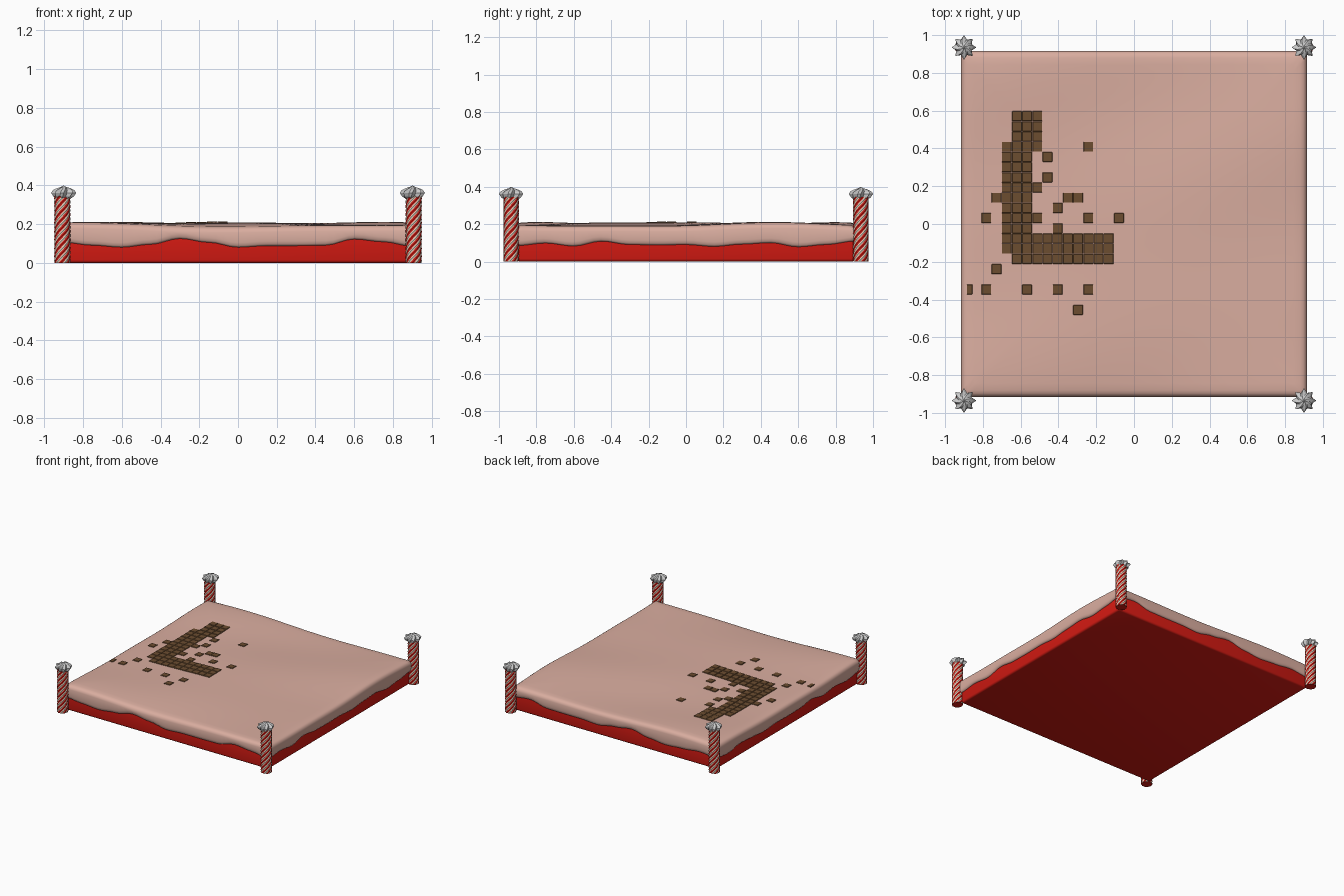
import bpy, bmesh
from math import sin, cos, pi, tau

if "Cube" in bpy.data.objects:
    bpy.data.objects.remove(bpy.data.objects["Cube"])


def material(name, rgb):
    m = bpy.data.materials.new(name)
    m.diffuse_color = (*rgb, 1)
    m.use_nodes = True
    m.node_tree.nodes["Principled BSDF"].inputs["Base Color"].default_value = m.diffuse_color
    return m


RED = material("red", (0.65, 0.01, 0.006))
CREAM = material("cream", (0.75, 0.62, 0.5))
PINK = material("pink_icing", (0.70, 0.42, 0.35))
BROWN = material("chocolate", (0.15, 0.075, 0.03))


def make_object(name, bm, mats=(), smooth=None):
    bmesh.ops.recalc_face_normals(bm, faces=bm.faces[:])
    me = bpy.data.meshes.new(name)
    bm.to_mesh(me)
    bm.free()
    for m in mats:
        me.materials.append(m)
    ob = bpy.data.objects.new(name, me)
    bpy.context.collection.objects.link(ob)
    if smooth:
        bpy.ops.object.select_all(action='DESELECT')
        ob.select_set(True)
        bpy.context.view_layer.objects.active = ob
        bpy.ops.object.shade_smooth_by_angle(angle=smooth)
    return ob


def bridge(bm, a, b):
    n = len(a)
    return [bm.faces.new((a[i], a[(i + 1) % n], b[(i + 1) % n], b[i])) for i in range(n)]


def add_box(bm, center, size):
    vs = bmesh.ops.create_cube(bm, size=1)["verts"]
    bmesh.ops.scale(bm, vec=size, verts=vs)
    bmesh.ops.translate(bm, vec=center, verts=vs)


# Red slab with softened edges
bm = bmesh.new()
add_box(bm, (0, 0, 0.0875), (1.8, 1.8, 0.175))
bmesh.ops.bevel(bm, geom=bm.edges[:], offset=0.015, segments=3, profile=0.5, affect='EDGES')
make_object("cake_slab", bm, [RED], 0.7)


# Icing: gently rolling top and a wavy lower edge
def top_height(x, y):
    h = 0.202 + 0.006 * sin(3.2 * x - 4.1 * y + 0.8) + 0.004 * sin(5.3 * x + 2.6 * y + 2.0)
    h += 0.003 * sin(7.5 * y - 2.2 * x)
    return h - 0.008 * (max(abs(x), abs(y)) / 0.91) ** 8


FRONT = [.105, .09, .08, .095, .125, .105, .08, .088, .088, .09, .122, .108]
RIGHT = [.085, .098, .082, .108, .09, .088, .09, .08, .092, .1, .078, .09]
DRIPS = FRONT + RIGHT + FRONT[::-1] + RIGHT[::-1]


def drip_height(p):
    t = p * len(DRIPS)
    i = int(t) % len(DRIPS)
    f = (1 - cos(pi * (t - int(t)))) / 2
    return DRIPS[i] * (1 - f) + DRIPS[(i + 1) % len(DRIPS)] * f


SIDE = 48


def square_ring(half):
    pts = []
    for k, (cx, cy) in enumerate([(-1, -1), (1, -1), (1, 1), (-1, 1)]):
        dx, dy = [(1, 0), (0, 1), (-1, 0), (0, -1)][k]
        for i in range(SIDE):
            s = 2 * i / SIDE
            pts.append((half * (cx + dx * s), half * (cy + dy * s), (k + i / SIDE) / 4))
    return pts


bm = bmesh.new()
rings = []
for r in range(1, 25):
    rings.append([bm.verts.new((x, y, top_height(x, y))) for x, y, p in square_ring(0.88 * r / 24)])
OUT = 0.915
for inset, drop in [(0.018, 0.004), (0.006, 0.012), (0, 0.028)]:
    rings.append([bm.verts.new((x, y, top_height(x, y) - drop)) for x, y, p in square_ring(OUT - inset)])
for inset, lift in [(0, 0.025), (0.003, 0.01), (0.009, 0.002), (0.018, 0), (0.03, 0.008)]:
    rings.append([bm.verts.new((x, y, drip_height(p) + lift)) for x, y, p in square_ring(OUT - inset)])
for a, b in zip(rings, rings[1:]):
    bridge(bm, a, b)
centre = bm.verts.new((0, 0, top_height(0, 0)))
for i in range(len(rings[0])):
    bm.faces.new((rings[0][i], rings[0][(i + 1) % len(rings[0])], centre))
make_object("icing", bm, [PINK], 1.2)

# Chocolate tiles scattered on the icing
PATTERN = ["...###", "...###", "...###", "..####....#", "..###.#", "..###", "..###.#",
           "..####", ".####...##", "..###..#", "#.####....#..#", "..###..#",
           "..###########", "..###########", "...##########", ".#", "",
           "#...#..#..#", "", ".........#"]
PITCH = 0.054
bm = bmesh.new()


def add_tile(x, y, width):
    top = top_height(x, y) + 0.005
    add_box(bm, (x, y, top - 0.02), (width, PITCH - 0.002, 0.04))


for j, row in enumerate(PATTERN):
    for i, c in enumerate(row):
        if c == "#":
            add_tile(-0.809 + PITCH * (i + 0.5), 0.598 - PITCH * (j + 0.5), PITCH - 0.002)
add_tile(-0.87, -0.346, 0.03)
bmesh.ops.bevel(bm, geom=bm.edges[:], offset=0.002, segments=1, affect='EDGES')
make_object("chocolate_tiles", bm, [BROWN])


# Twisted candy post: six red and six cream ribs
def candy_post(name, cx, cy):
    bm = bmesh.new()
    n, steps, height = 24, 28, 0.345
    loops = []
    for k in range(steps + 1):
        z = height * k / steps
        turn = tau * z / 0.26
        ring = []
        for i in range(n):
            r = 0.042 if i % 2 else 0.039
            a = tau * i / n + turn
            ring.append(bm.verts.new((cx + r * cos(a), cy + r * sin(a), z)))
        loops.append(ring)
    for a, b in zip(loops, loops[1:]):
        for i, f in enumerate(bridge(bm, a, b)):
            f.material_index = (i // 2) % 2
    bm.faces.new(loops[0])
    bm.faces.new(loops[-1])
    make_object(name, bm, [RED, CREAM], 0.6)


# Eight-pointed cream swirl on top of each post
def star_swirl(name, cx, cy):
    bm = bmesh.new()
    loops = []
    for r, z, twist, dent in [(0.036, 0.332, -0.2, 0.8), (0.052, 0.342, -0.1, 0.75),
                              (0.065, 0.362, 0, 0.68), (0.056, 0.376, 0.12, 0.68),
                              (0.036, 0.386, 0.3, 0.7), (0.016, 0.392, 0.5, 0.75)]:
        ring = []
        for i in range(16):
            a = tau * i / 16 + twist
            q = r * (dent if i % 2 else 1)
            ring.append(bm.verts.new((cx + q * cos(a), cy + q * sin(a), z)))
        loops.append(ring)
    for a, b in zip(loops, loops[1:]):
        bridge(bm, a, b)
    bm.faces.new(loops[0])
    tip = bm.verts.new((cx, cy, 0.4))
    for i in range(16):
        bm.faces.new((loops[-1][i], loops[-1][(i + 1) % 16], tip))
    make_object(name, bm)


for sx, side in ((-1, "left"), (1, "right")):
    for sy, end in ((-1, "front"), (1, "back")):
        candy_post(f"{end}_{side}_candy_post", sx * 0.907, sy * 0.935)
        star_swirl(f"{end}_{side}_cream_swirl", sx * 0.9, sy * 0.935)
